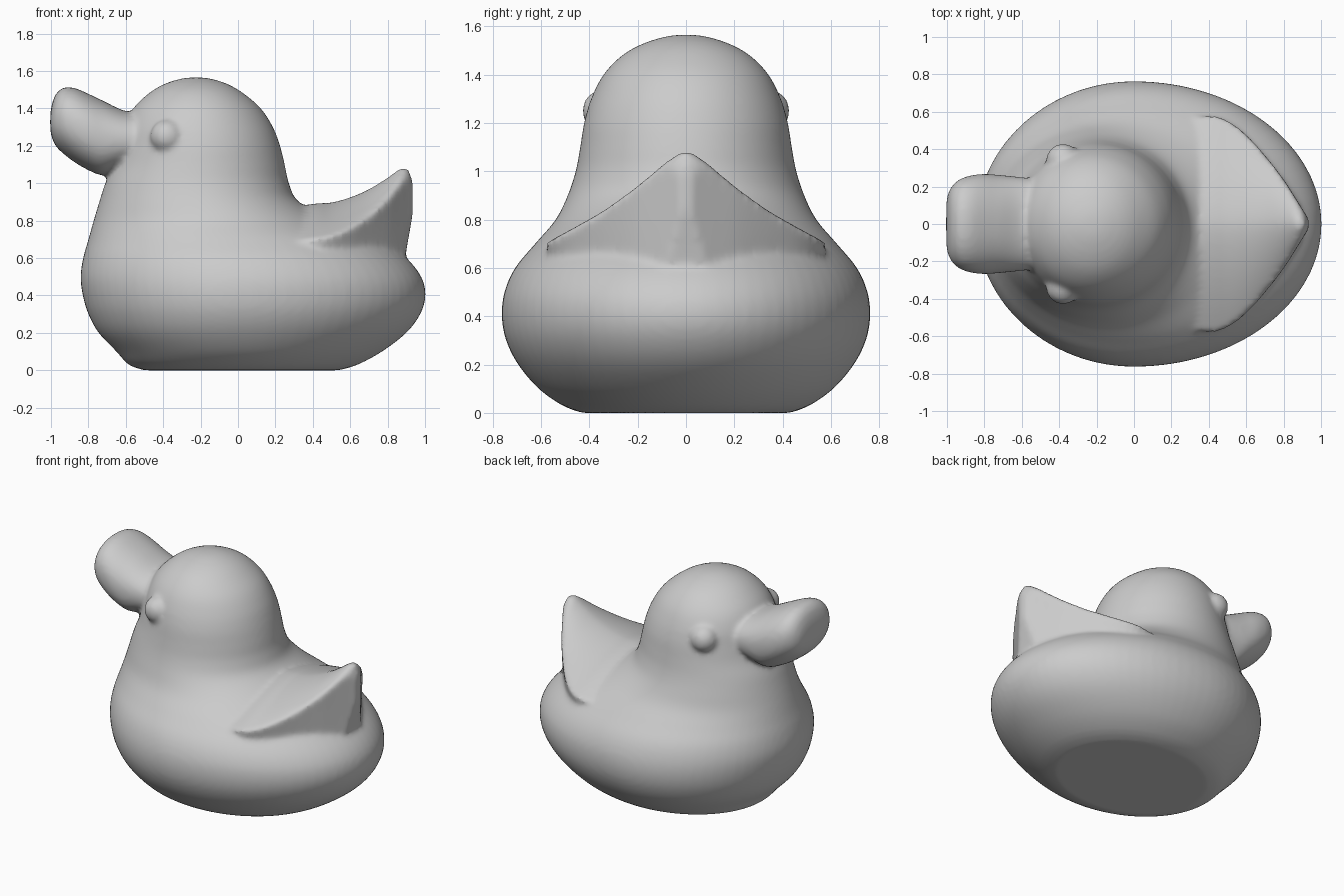
import bpy, bmesh
from math import sin, cos, pi, copysign
from mathutils import Vector, Matrix

if "Cube" in bpy.data.objects:
    bpy.data.objects.remove(bpy.data.objects["Cube"])


def spow(v, e):
    return copysign(abs(v) ** e, v)


def smooth_rows(rows, steps=5):
    """Catmull-Rom interpolation between section rows."""
    out = []
    for i in range(len(rows) - 1):
        p0, p1, p2 = rows[max(i - 1, 0)], rows[i], rows[i + 1]
        p3 = rows[min(i + 2, len(rows) - 1)]
        for s in range(steps):
            t = s / steps
            out.append([0.5 * (2 * b + (c - a) * t + (2 * a - 5 * b + 4 * c - d) * t * t
                               + (3 * b - a - 3 * c + d) * t ** 3)
                        for a, b, c, d in zip(p0, p1, p2, p3)])
    return out + [list(rows[-1])]


def loft(name, rows, ring):
    bm = bmesh.new()
    rings = [[bm.verts.new(p) for p in ring(*r)] for r in smooth_rows(rows)]
    for a, b in zip(rings, rings[1:]):
        for i in range(len(a)):
            j = (i + 1) % len(a)
            bm.faces.new((a[i], a[j], b[j], b[i]))
    bm.faces.new(rings[0])
    bm.faces.new(rings[-1])
    bmesh.ops.recalc_face_normals(bm, faces=bm.faces)
    return finish(name, bm)


def finish(name, bm):
    me = bpy.data.meshes.new(name)
    bm.to_mesh(me)
    bm.free()
    ob = bpy.data.objects.new(name, me)
    bpy.context.collection.objects.link(ob)
    return ob


N = 72
ANG = [2 * pi * i / N for i in range(N)]


def body_ring(z, x0, x1, hy, cx):
    """Egg outline: two half ellipses meeting at cx."""
    return [Vector((cx + cos(a) * ((x1 - cx) if cos(a) > 0 else (cx - x0)), hy * sin(a), z))
            for a in ANG]


def bill_ring(x, lo, hi, hy):
    return [Vector((x, hy * spow(cos(a), 0.9), (lo + hi) / 2 + (hi - lo) / 2 * spow(sin(a), 0.9)))
            for a in ANG]


def tail_ring(x, peak, w, edge, base):
    """Ridged roof on top, straight walls below."""
    ts = [i / 12 - 1 for i in range(25)]
    top = [Vector((x, w * t, edge + (peak - edge) * (1 - abs(t) ** 1.6))) for t in ts]
    return top + [Vector((x, 0.88 * w * t, base)) for t in reversed(ts)]


# body, neck and head: z, x min, x max, half width, widest x
body = loft("body", [
    (0.00, -0.50, 0.54, 0.43, 0.02),
    (0.03, -0.585, 0.64, 0.51, 0.02),
    (0.10, -0.65, 0.77, 0.61, 0.01),
    (0.20, -0.745, 0.90, 0.695, 0.0),
    (0.30, -0.80, 0.975, 0.745, 0.0),
    (0.40, -0.83, 1.003, 0.763, 0.0),
    (0.50, -0.842, 0.98, 0.752, 0.0),
    (0.60, -0.828, 0.90, 0.708, -0.02),
    (0.70, -0.80, 0.76, 0.625, -0.06),
    (0.80, -0.772, 0.50, 0.54, -0.13),
    (0.90, -0.742, 0.325, 0.49, -0.19),
    (1.00, -0.71, 0.272, 0.457, -0.21),
    (1.10, -0.665, 0.25, 0.438, -0.21),
    (1.20, -0.635, 0.225, 0.422, -0.21),
    (1.30, -0.61, 0.187, 0.393, -0.22),
    (1.40, -0.56, 0.122, 0.342, -0.22),
    (1.48, -0.478, 0.03, 0.265, -0.22),
    (1.53, -0.395, -0.055, 0.175, -0.22),
    (1.56, -0.30, -0.15, 0.075, -0.22),
    (1.566, -0.23, -0.22, 0.005, -0.225),
], body_ring)

# upturned bill: x, bottom, top, half width
bill = loft("bill", [
    (-0.45, 1.10, 1.36, 0.23),
    (-0.60, 1.08, 1.385, 0.25),
    (-0.72, 1.043, 1.44, 0.262),
    (-0.80, 1.07, 1.478, 0.268),
    (-0.87, 1.11, 1.508, 0.26),
    (-0.93, 1.155, 1.512, 0.24),
    (-0.975, 1.20, 1.475, 0.20),
    (-1.00, 1.26, 1.40, 0.14),
    (-1.004, 1.31, 1.34, 0.05),
], bill_ring)

# pointed tail and back: x, ridge height, half width, rim height, base
tail = loft("tail", [
    (0.00, 0.80, 0.50, 0.66, 0.45),
    (0.20, 0.85, 0.55, 0.68, 0.45),
    (0.40, 0.89, 0.58, 0.70, 0.45),
    (0.50, 0.897, 0.555, 0.718, 0.45),
    (0.60, 0.925, 0.48, 0.758, 0.45),
    (0.70, 0.968, 0.37, 0.82, 0.45),
    (0.80, 1.03, 0.24, 0.91, 0.45),
    (0.87, 1.08, 0.13, 0.995, 0.50),
    (0.91, 1.075, 0.065, 1.02, 0.70),
    (0.935, 1.01, 0.025, 0.97, 0.84),
], tail_ring)

# eyes
eyes = []
for s in (-1, 1):
    bm = bmesh.new()
    bmesh.ops.create_uvsphere(bm, u_segments=32, v_segments=16, radius=0.09,
                              matrix=Matrix.Translation((-0.38, s * 0.34, 1.25)))
    eyes.append(finish("eye", bm))

# fuse all parts into one softly blended skin
for ob in [body, bill, tail] + eyes:
    ob.select_set(True)
bpy.context.view_layer.objects.active = body
bpy.ops.object.join()
body.name = "toy_duck"
fuse = body.modifiers.new("fuse", 'REMESH')
fuse.mode = 'VOXEL'
fuse.voxel_size = 0.016
fuse.use_smooth_shade = True
soft = body.modifiers.new("soften", 'SMOOTH')
soft.factor = 0.5
soft.iterations = 8
